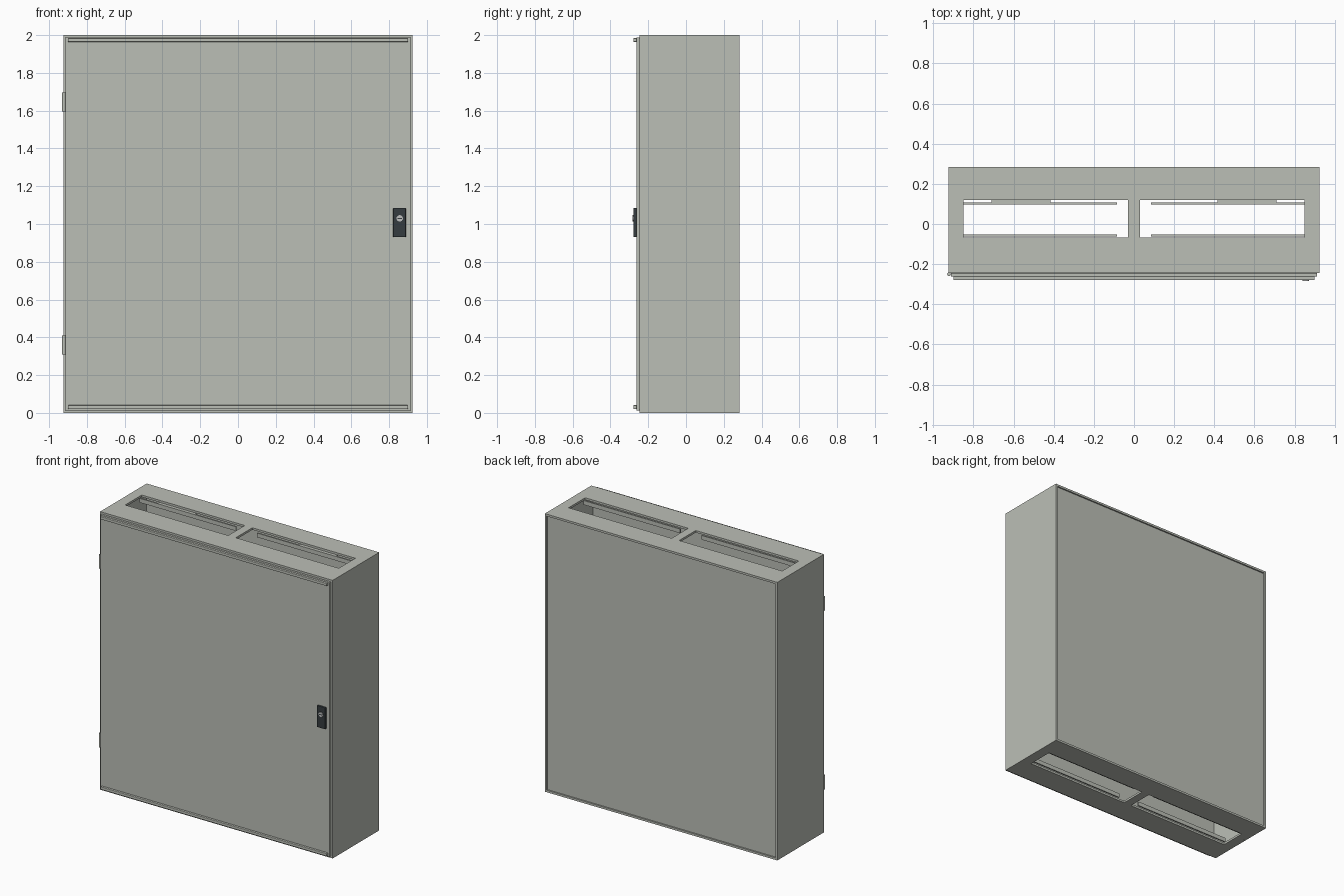
import bpy, bmesh
from mathutils import Matrix

if "Cube" in bpy.data.objects:
    bpy.data.objects.remove(bpy.data.objects["Cube"])


def material(name, rgb):
    m = bpy.data.materials.new(name)
    m.use_nodes = True
    m.diffuse_color = (*rgb, 1)
    m.node_tree.nodes["Principled BSDF"].inputs["Base Color"].default_value = (*rgb, 1)
    return m


GREY = material("light grey paint", (0.50, 0.52, 0.47))
DARK = material("dark lock plastic", (0.035, 0.045, 0.05))
METAL = material("lock metal", (0.52, 0.53, 0.53))


def finish(name, bm, mat):
    bmesh.ops.recalc_face_normals(bm, faces=bm.faces)
    mesh = bpy.data.meshes.new(name)
    bm.to_mesh(mesh)
    bm.free()
    mesh.materials.append(mat)
    ob = bpy.data.objects.new(name, mesh)
    bpy.context.collection.objects.link(ob)
    return ob


def box(name, x, y, z, mat=GREY, bevel=0):
    """Box from three (min, max) ranges."""
    bm = bmesh.new()
    bmesh.ops.create_cube(bm, size=1)
    for v in bm.verts:
        v.co = [(lo + hi) / 2 + c * (hi - lo) for c, (lo, hi) in zip(v.co, (x, y, z))]
    ob = finish(name, bm, mat)
    if bevel:
        mod = ob.modifiers.new("soft edge", "BEVEL")
        mod.width = bevel
        mod.segments = 2
    return ob


def cylinder(name, centre, radius, depth, axis, mat=GREY):
    bm = bmesh.new()
    turn = Matrix.Rotation(1.570796, 4, "X") if axis == "Y" else Matrix()
    bmesh.ops.create_cone(bm, cap_ends=True, segments=24, radius1=radius, radius2=radius,
                          depth=depth, matrix=Matrix.Translation(centre) @ turn)
    ob = finish(name, bm, mat)
    for p in ob.data.polygons:
        p.use_smooth = len(p.vertices) == 4
    return ob


def slotted_plate(name, xs, ys, z, thickness):
    """Horizontal plate with openings in the odd columns of its middle row."""
    bm = bmesh.new()
    grid = [[bm.verts.new((x, y, z)) for y in ys] for x in xs]
    for i in range(len(xs) - 1):
        for j in range(len(ys) - 1):
            if not (j == 1 and i % 2):
                bm.faces.new((grid[i][j], grid[i + 1][j], grid[i + 1][j + 1], grid[i][j + 1]))
    ob = finish(name, bm, GREY)
    mod = ob.modifiers.new("sheet", "SOLIDIFY")
    mod.thickness = thickness
    mod.offset = 0
    return ob


W, FRONT, BACK, H, T = 0.925, -0.245, 0.283, 2.0, 0.015

# Cabinet shell: side walls, recessed back, slotted top and bottom
for side, s in (("right", -1), ("left", 1)):
    box(side + "_wall", sorted((s * W, s * (W - T))), (FRONT, BACK), (0, H))
box("back_panel", (-W + T, W - T), (BACK - 0.022, BACK - 0.01), (T, H - T))
slots = (-W + T, -0.85, -0.03, 0.03, 0.85, W - T)
for name, z in (("bottom_plate", T / 2), ("top_plate", H - T / 2)):
    slotted_plate(name, slots, (FRONT, -0.068, 0.12, BACK), z, T)

# Flanges and clips inside the cable openings
for end, z in (("bottom", (T, 0.045)), ("top", (H - 0.045, H - T))):
    for side, s in (("right", -1), ("left", 1)):
        for place, y in (("front", (-0.063, -0.053)), ("back", (0.096, 0.106))):
            box(f"{end}_{side}_{place}_flange", sorted((s * 0.085, s * 0.852)), y, z)
        box(f"{end}_{side}_clip", sorted((s * 0.415, s * 0.71)), (0.106, 0.122), z)

# Door with its two drip rails
box("door", (-W + 0.012, W - 0.012), (-0.262, FRONT), (0.013, H - 0.013), GREY, 0.003)
for name, z in (("bottom_rail", 0.031), ("top_rail", H - 0.026)):
    box(name, (-0.9, 0.9), (-0.279, -0.261), (z - 0.01, z + 0.01), GREY, 0.003)

# Hinges
for name, z in (("lower_hinge", 0.36), ("upper_hinge", 1.645)):
    cylinder(name, (-0.922, -0.25, z), 0.009, 0.1, "Z")

# Lock plate, barrel and key slot
box("lock_plate", (0.821, 0.889), (-0.278, -0.261), (0.93, 1.085), DARK, 0.004)
cylinder("lock_barrel", (0.856, -0.28, 1.03), 0.017, 0.006, "Y", METAL)
box("key_slot", (0.844, 0.868), (-0.284, -0.282), (1.027, 1.033), DARK)
